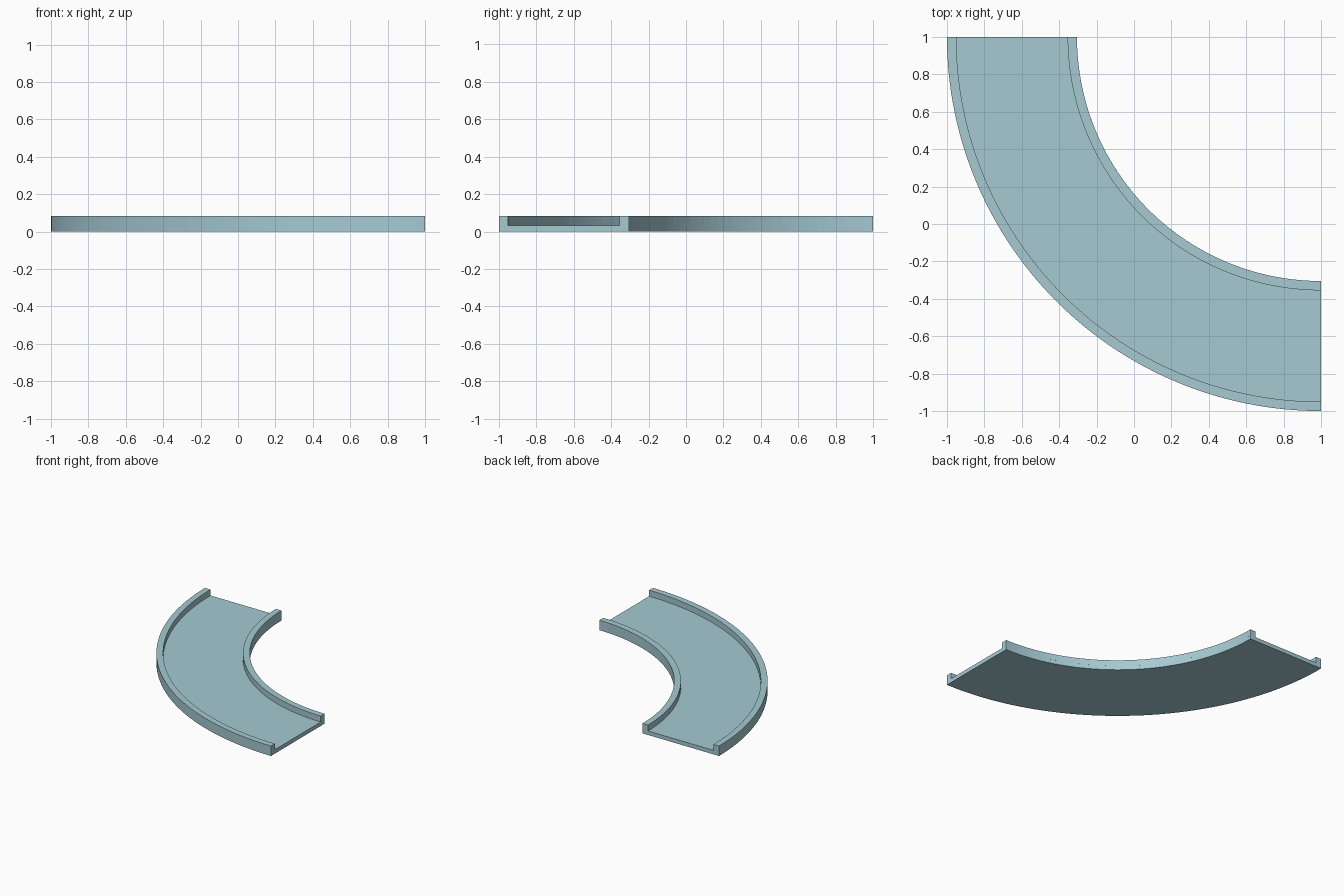
import bpy
import bmesh
from math import sin, cos, pi

cube = bpy.data.objects.get("Cube")
if cube:
    bpy.data.objects.remove(cube, do_unlink=True)

# Shared pale teal colour
teal = bpy.data.materials.new("pale_teal")
teal.use_nodes = True
colour = (0.38, 0.59, 0.65, 1)
teal.diffuse_color = colour
teal.node_tree.nodes["Principled BSDF"].inputs["Base Color"].default_value = colour

CENTRE = (1.0, 1.0)      # centre of the bend
INNER, OUTER = 1.305, 2.0
CURB = 0.05              # curb width
DECK_TOP, CURB_TOP = 0.033, 0.082


def section(bm, angle, r0, r1, z0, z1):
    """Rectangular cross-section of the bend at one angle."""
    return [bm.verts.new((CENTRE[0] + r * cos(angle), CENTRE[1] + r * sin(angle), z))
            for r, z in ((r0, z0), (r1, z0), (r1, z1), (r0, z1))]


def sweep(bm, a0, a1, steps, size):
    """Closed solid swept around the bend from angle a0 to a1."""
    rings = [section(bm, a0 + (a1 - a0) * i / steps, *size) for i in range(steps + 1)]
    for a, b in zip(rings, rings[1:]):
        for k in range(4):
            n = (k + 1) % 4
            bm.faces.new((a[k], a[n], b[n], b[k]))
    bm.faces.new(rings[0])
    bm.faces.new(rings[-1][::-1])


def finish(bm, name):
    bmesh.ops.recalc_face_normals(bm, faces=bm.faces)
    mesh = bpy.data.meshes.new(name)
    bm.to_mesh(mesh)
    bm.free()
    mesh.materials.append(teal)
    obj = bpy.data.objects.new(name, mesh)
    bpy.context.collection.objects.link(obj)


def curb(name, r0, count):
    """Row of separate tapered blocks along one edge of the deck."""
    bm = bmesh.new()
    step = pi / 2 / count
    for i in range(count):
        start = pi + i * step
        sweep(bm, start, start + step, 1, (r0, r0 + CURB, DECK_TOP, CURB_TOP))
    finish(bm, name)


# Curved road deck
deck = bmesh.new()
sweep(deck, pi, pi * 1.5, 62, (INNER, OUTER, 0, DECK_TOP))
finish(deck, "road_deck")

# Block curbs along both edges
curb("outer_curb", OUTER - CURB, 62)
curb("inner_curb", INNER, 41)
